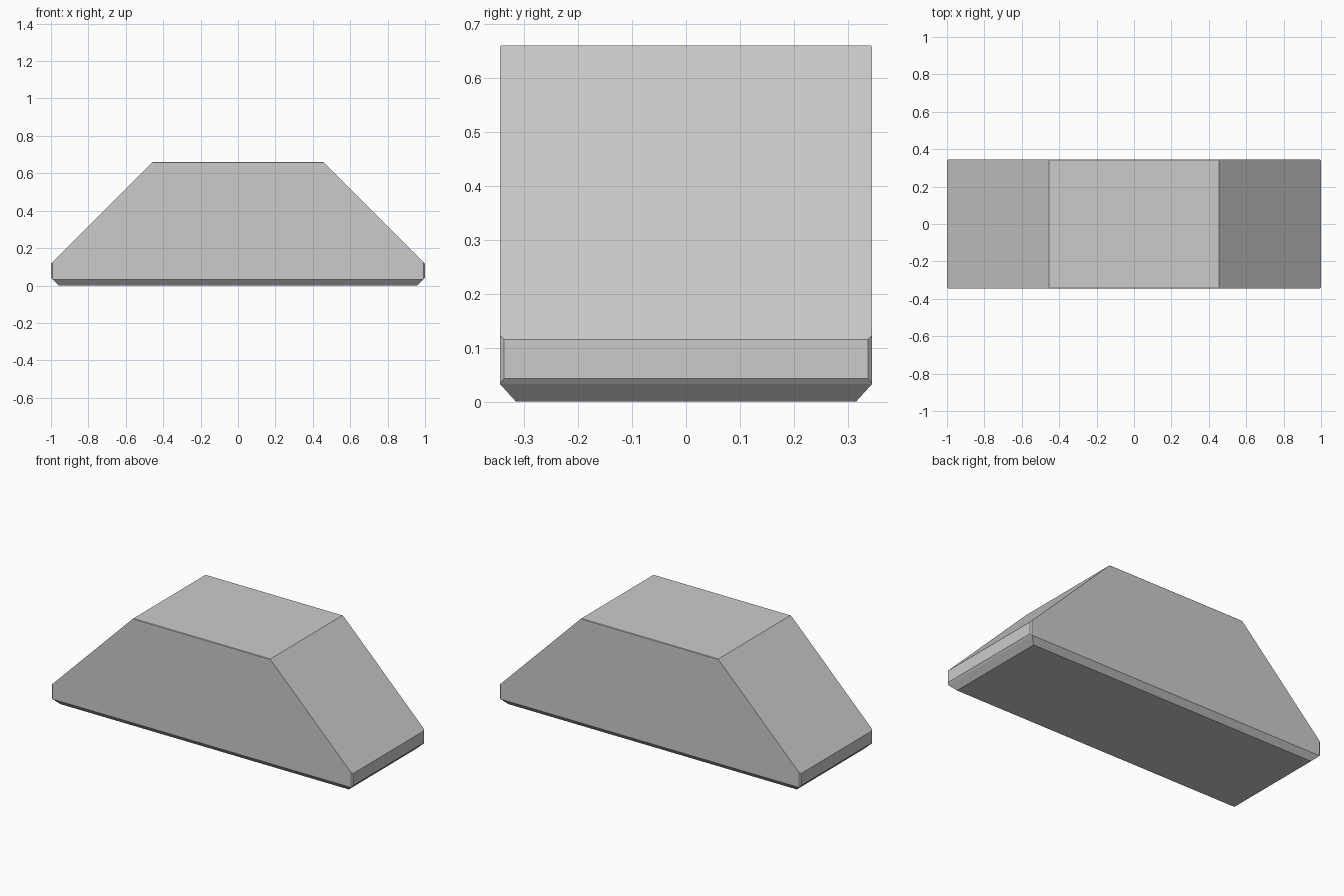
import bpy, bmesh, math

if "Cube" in bpy.data.objects:
    bpy.data.objects.remove(bpy.data.objects["Cube"])

# One quarter of the corner points; the rest is mirrored in x and y
quarter = [
    (0.957, 0.315, 0.0),      # underside
    (0.992, 0.345, 0.033),    # side wall, lower and upper end corners
    (0.992, 0.345, 0.123),
    (1.0, 0.337, 0.043),      # end wall
    (1.0, 0.337, 0.115),
    (0.458, 0.345, 0.657),    # top edge of side wall
    (0.455, 0.342, 0.66),     # flat top
]

# Chamfered trapezoid block
bm = bmesh.new()
for x, y, z in quarter:
    for sx in (-1, 1):
        for sy in (-1, 1):
            bm.verts.new((sx * x, sy * y, z))
bmesh.ops.convex_hull(bm, input=bm.verts[:])
bmesh.ops.dissolve_limit(bm, angle_limit=math.radians(2),
                         verts=bm.verts[:], edges=bm.edges[:])
bmesh.ops.recalc_face_normals(bm, faces=bm.faces[:])

mesh = bpy.data.meshes.new("wedge_block")
bm.to_mesh(mesh)
bm.free()
block = bpy.data.objects.new("wedge_block", mesh)
bpy.context.collection.objects.link(block)
